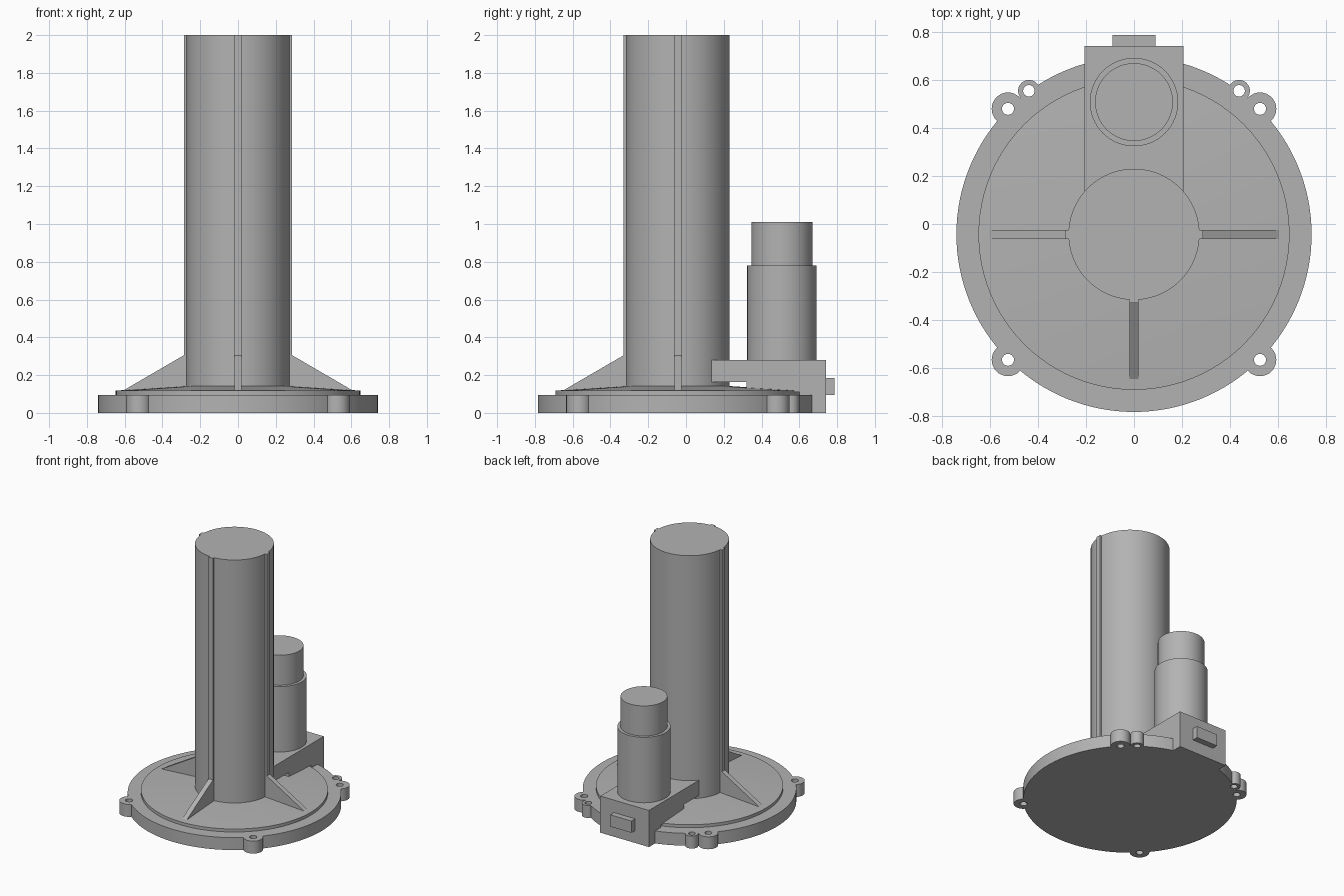
import bpy, bmesh, math
from mathutils import Matrix

if "Cube" in bpy.data.objects:
    bpy.data.objects.remove(bpy.data.objects["Cube"])

CY = -0.043  # y of the flange and column axis

grey = bpy.data.materials.new("plain_grey")
grey.diffuse_color = (0.45, 0.45, 0.45, 1)
grey.use_nodes = True
grey.node_tree.nodes["Principled BSDF"].inputs["Base Color"].default_value = grey.diffuse_color


def finish(name, bm, smooth=True):
    bmesh.ops.recalc_face_normals(bm, faces=bm.faces[:])
    me = bpy.data.meshes.new(name)
    bm.to_mesh(me)
    bm.free()
    me.materials.append(grey)
    ob = bpy.data.objects.new(name, me)
    bpy.context.collection.objects.link(ob)
    if smooth:
        shade(ob)
    return ob


def shade(ob):
    bpy.ops.object.select_all(action='DESELECT')
    ob.select_set(True)
    bpy.context.view_layer.objects.active = ob
    bpy.ops.object.shade_smooth_by_angle(angle=math.radians(30))


def cylinder(name, x, y, r, z0, z1, n=96, r_top=None):
    bm = bmesh.new()
    bmesh.ops.create_cone(bm, cap_ends=True, segments=n, radius1=r,
                          radius2=r if r_top is None else r_top, depth=z1 - z0,
                          matrix=Matrix.Translation((x, y, (z0 + z1) / 2)))
    return finish(name, bm)


def slab(name, outline, width):
    """Extrude a (y, z) outline symmetrically along x."""
    bm = bmesh.new()
    f = bm.faces.new([bm.verts.new((-width / 2, y, z)) for y, z in outline])
    ext = bmesh.ops.extrude_face_region(bm, geom=[f])["geom"]
    bmesh.ops.translate(bm, vec=(width, 0, 0),
                        verts=[v for v in ext if isinstance(v, bmesh.types.BMVert)])
    return finish(name, bm, smooth=False)


def boolean(target, tool, operation):
    mod = target.modifiers.new(operation.lower(), 'BOOLEAN')
    mod.operation, mod.solver, mod.object = operation, 'EXACT', tool
    bpy.context.view_layer.objects.active = target
    bpy.ops.object.modifier_apply(modifier=mod.name)
    bpy.data.objects.remove(tool)


# flange with bolt ears and through holes
flange = cylinder("flange", 0, CY, 0.74, 0, 0.095, 128)
ears = [(s * x, y, r, h) for s in (-1, 1)
        for x, y, r, h in ((0.525, 0.48, 0.068, 0.025),
                           (0.525, -0.566, 0.068, 0.025),
                           (0.438, 0.555, 0.045, 0.024))]
for x, y, r, h in ears:
    boolean(flange, cylinder("ear", x, y, r, 0, 0.095, 32), 'UNION')
for x, y, r, h in ears:
    boolean(flange, cylinder("hole", x, y, h, -0.1, 0.2, 24), 'DIFFERENCE')
shade(flange)

# raised plate and its shallow cone
cylinder("raised_plate", 0, CY, 0.648, 0.09, 0.118)
cylinder("cone_cover", 0, CY, 0.648, 0.118, 0.142, r_top=0.273)

# main column with three full-height ribs that flare into gussets
cylinder("column", 0, CY, 0.273, 0.12, 2.0)
rib_outline = [(-0.25, 0.11), (-0.605, 0.11), (-0.605, 0.12),
               (-0.287, 0.305), (-0.287, 2.0), (-0.25, 2.0)]
for name, angle in (("front_rib", 0), ("right_rib", 90), ("left_rib", -90)):
    rib = slab(name, rib_outline, 0.038)
    rib.location.y = CY
    rib.rotation_euler.z = math.radians(angle)

# gearbox block with a back skirt, and its plug
slab("gearbox", [(0.13, 0.28), (0.742, 0.28), (0.742, 0), (0.6, 0),
                 (0.6, 0.11), (0.32, 0.13), (0.32, 0.164), (0.13, 0.164)], 0.412)
slab("plug", [(0.73, 0.095), (0.787, 0.095), (0.787, 0.185), (0.73, 0.185)], 0.18)

# stepped motor
cylinder("motor_body", 0, 0.508, 0.184, 0.27, 0.78)
cylinder("motor_cap", 0, 0.508, 0.162, 0.77, 1.01)
